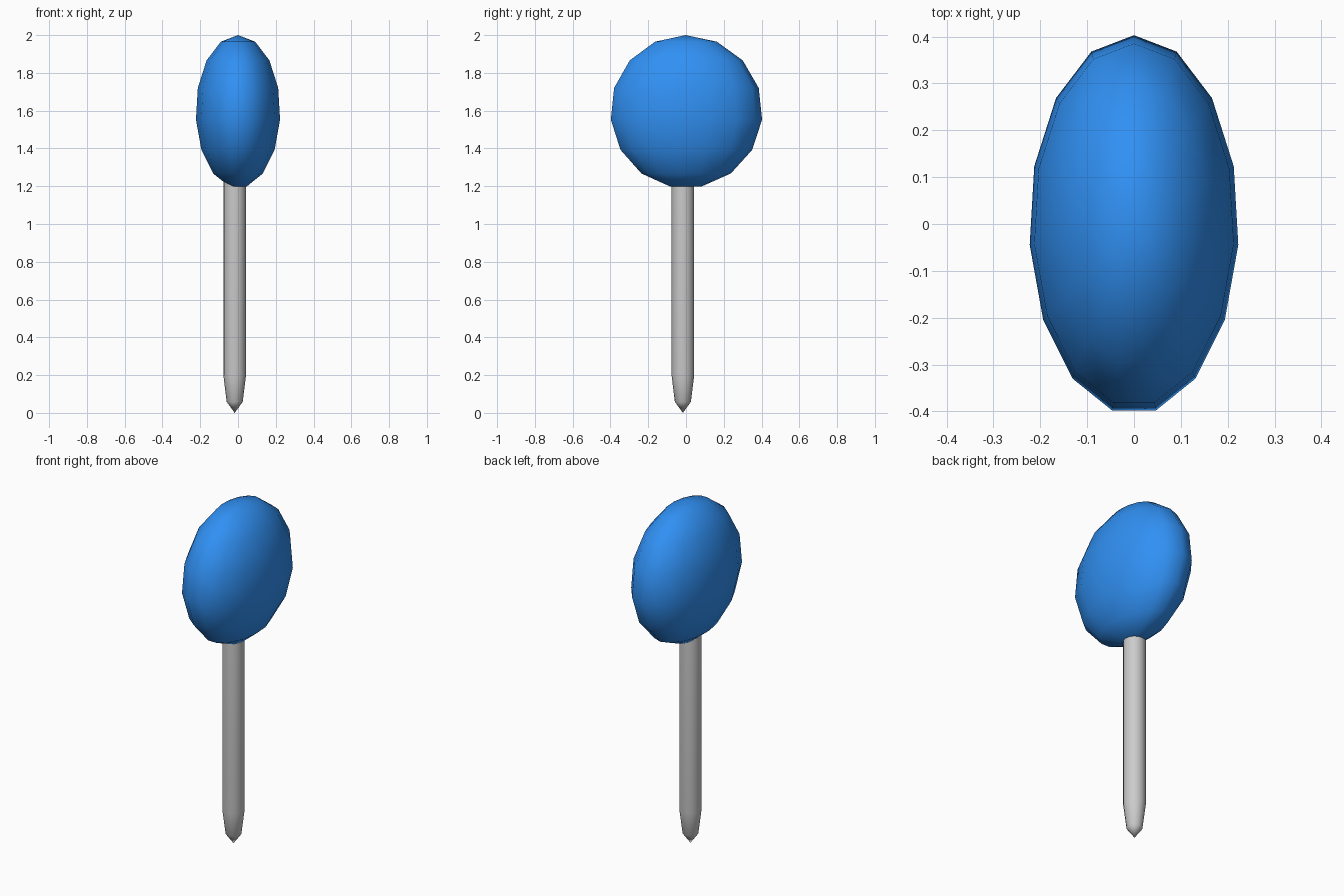
import bpy, bmesh
from math import sin, cos, pi, radians

if "Cube" in bpy.data.objects:
    bpy.data.objects.remove(bpy.data.objects["Cube"])


def lathe(name, profile, sides, start, centre, scale=(1, 1), color=None):
    """Spin (radius, z) points round z; zero radius makes a pole, open ends are capped."""
    bm = bmesh.new()
    rings = []
    for r, z in profile:
        count = 1 if r == 0 else sides
        rings.append([bm.verts.new((r * scale[0] * cos(start + 2 * pi * i / sides),
                                    r * scale[1] * sin(start + 2 * pi * i / sides), z))
                      for i in range(count)])
    for a, b in zip(rings, rings[1:]):
        for i in range(sides):
            j = (i + 1) % sides
            quad = [a[i % len(a)], a[j % len(a)], b[j % len(b)], b[i % len(b)]]
            bm.faces.new(list(dict.fromkeys(quad)))
    for ring in (rings[0], rings[-1]):
        if len(ring) > 1:
            bm.faces.new(ring)
    bmesh.ops.recalc_face_normals(bm, faces=bm.faces)
    for f in bm.faces:
        f.smooth = True
    mesh = bpy.data.meshes.new(name)
    bm.to_mesh(mesh)
    bm.free()
    obj = bpy.data.objects.new(name, mesh)
    obj.location = centre
    bpy.context.collection.objects.link(obj)
    if color:
        mat = bpy.data.materials.new(name + "_color")
        mat.diffuse_color = color
        mat.use_nodes = True
        mat.node_tree.nodes["Principled BSDF"].inputs["Base Color"].default_value = mat.diffuse_color
        mesh.materials.append(mat)
    return obj


# Flattened 15-sided ball, pole on top and small flat underneath
head_profile = [(0, 0.405)] + [(cos(radians(66 - 24 * k)), 0.405 * sin(radians(66 - 24 * k)))
                               for k in range(7)]
lathe("head", head_profile, 15, pi / 2, (0, -0.002, 1.595), (0.225, 0.407),
      (0.03, 0.28, 0.9, 1))

# Round stick with a stretched, faceted tip
stick_profile = [(0, 0), (0.0424, 0.0586), (0.06, 0.2), (0.06, 1.25)]
stick = lathe("stick", stick_profile, 16, 0, (-0.0175, -0.0165, 0))
bpy.context.view_layer.objects.active = stick
stick.select_set(True)
bpy.ops.object.shade_smooth_by_angle(angle=radians(60))
